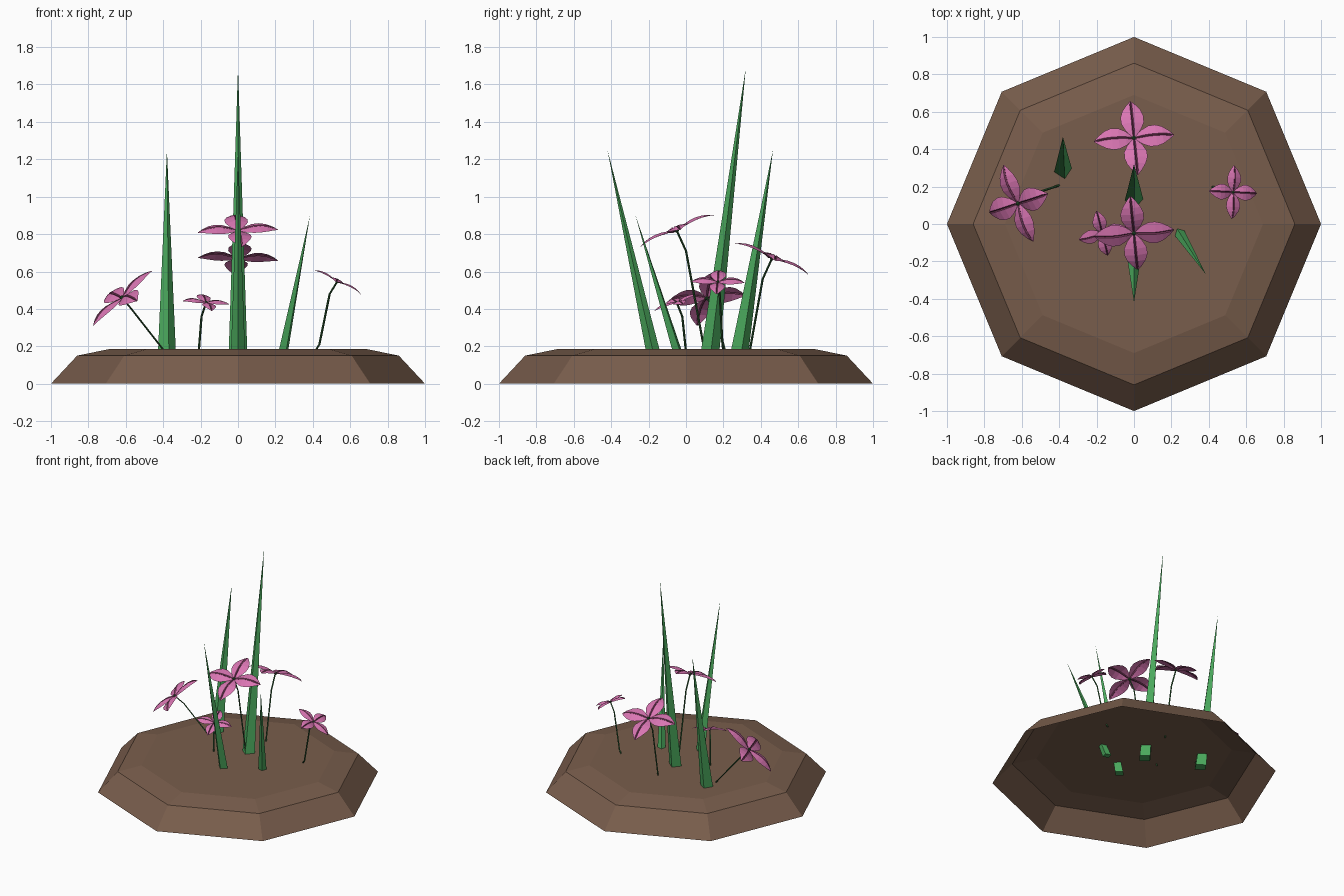
import bpy
import bmesh
from math import cos, sin, pi, radians
from mathutils import Vector, Matrix

if "Cube" in bpy.data.objects:
    bpy.data.objects.remove(bpy.data.objects["Cube"], do_unlink=True)


def material(name, rgb):
    m = bpy.data.materials.new(name)
    m.use_nodes = True
    m.diffuse_color = (*rgb, 1)
    m.node_tree.nodes["Principled BSDF"].inputs["Base Color"].default_value = (*rgb, 1)
    return m


SOIL = material("soil brown", (0.19, 0.11, 0.072))
GREEN = material("leaf green", (0.07, 0.40, 0.11))
STEM = material("stem dark green", (0.025, 0.10, 0.03))
PINK = material("petal pink", (0.70, 0.18, 0.45))
VEIN = material("vein plum", (0.18, 0.04, 0.10))


def finish(bm, name, mats):
    mesh = bpy.data.meshes.new(name)
    bm.to_mesh(mesh)
    bm.free()
    for m in mats:
        mesh.materials.append(m)
    obj = bpy.data.objects.new(name, mesh)
    bpy.context.collection.objects.link(obj)
    return obj


def ring(bm, centre, radius, sides, turn=0.0):
    return [bm.verts.new(Vector(centre) + Vector((cos(turn + 2 * pi * i / sides),
                                                  sin(turn + 2 * pi * i / sides), 0)) * radius)
            for i in range(sides)]


def bridge(bm, low, high):
    n = len(low)
    for i in range(n):
        j = (i + 1) % n
        bm.faces.new((low[i], low[j], high[j], high[i]))


# Soil mound: open-bottomed octagonal shell
bm = bmesh.new()
rings = [ring(bm, (0, 0, z), r, 8) for r, z in ((1, 0), (0.86, 0.15), (0.69, 0.185))]
for low, high in zip(rings, rings[1:]):
    bridge(bm, low, high)
bm.faces.new(rings[-1])
finish(bm, "soil_mound", [SOIL])


# Grass blades: leaning four-sided spikes
def blade(name, base, tip, radius, turn):
    bm = bmesh.new()
    foot = ring(bm, base, radius, 4, radians(turn))
    top = bm.verts.new(tip)
    bm.faces.new(foot[::-1])
    for i in range(4):
        bm.faces.new((foot[i], foot[(i + 1) % 4], top))
    finish(bm, name, [GREEN])


blade("tall_blade", (0, 0.12, 0.1), (0, 0.32, 1.69), 0.052, 5)
blade("front_blade", (0, -0.16, 0.1), (0, -0.42, 1.25), 0.04, 0)
blade("right_blade", (-0.38, 0.275, 0.1), (-0.38, 0.465, 1.25), 0.052, 12)
blade("small_blade", (0.228, -0.024, 0.1), (0.385, -0.27, 0.9), 0.032, 30)

# Petal outline: (distance, half width, height), as shares of the length
PETAL = ((0.03, 0.04, 0), (0.2, 0.19, 0.06), (0.38, 0.28, 0.10), (0.55, 0.29, 0.11),
         (0.72, 0.23, 0.09), (0.88, 0.12, 0.04), (1, 0.01, -0.02))


def petal(bm, frame, length):
    rows = []
    for t, w, h in PETAL:
        g = min(0.028, w * 0.5)
        section = ((-w, h - w * 0.22), (-g, h), (0, h - g), (g, h), (w, h - w * 0.22))
        rows.append([bm.verts.new(frame @ (Vector((t, y, z)) * length)) for y, z in section])
    for a, b in zip(rows, rows[1:]):
        for i in range(4):
            f = bm.faces.new((a[i], b[i], b[i + 1], a[i + 1]))
            f.material_index = 1 if i in (1, 2) else 0


def flower(name, centre, normal, heading, length, stem):
    n = Vector(normal).normalized()
    x = Vector(heading)
    x = (x - n * x.dot(n)).normalized()
    axes = Matrix((x, n.cross(x), n)).transposed().to_4x4()
    frame = Matrix.Translation(centre) @ axes
    bm = bmesh.new()
    for k in range(4):
        petal(bm, frame @ Matrix.Rotation(k * pi / 2, 4, 'Z'), length)
    # Small heart in the middle
    made = bmesh.ops.create_icosphere(bm, subdivisions=1, radius=length * 0.06, matrix=frame)
    for f in {f for v in made["verts"] for f in v.link_faces}:
        f.material_index = 2
    finish(bm, name + "_flower", [PINK, VEIN, STEM])

    # Thin bent stem
    bm = bmesh.new()
    points = [*stem, centre]
    loops = [ring(bm, p, 0.006, 4) for p in points]
    for low, high in zip(loops, loops[1:]):
        bridge(bm, low, high)
    finish(bm, name + "_stem", [STEM])


flower("back", (0, 0.46, 0.67), (0, 0.39, 0.92), (1, 0.1, 0), 0.215,
       ((0, 0.34, 0.17), (0, 0.41, 0.56)))
flower("front", (0, -0.05, 0.82), (0, -0.4, 0.92), (1, 0.1, 0), 0.215,
       ((0, 0.10, 0.17), (0, 0, 0.71)))
flower("right", (-0.62, 0.11, 0.46), (-0.6, -0.28, 0.74), (0.31, 0.1, 0.29), 0.22,
       ((-0.39, 0.21, 0.17), (-0.57, 0.15, 0.40)))
flower("small", (-0.17, -0.05, 0.435), (0.15, -0.3, 0.93), (1, 0.25, 0), 0.13,
       ((-0.21, 0, 0.17), (-0.195, -0.02, 0.36)))
flower("left", (0.53, 0.17, 0.545), (0.45, 0, 0.9), (1, -0.05, -0.5), 0.143,
       ((0.41, 0.20, 0.17), (0.435, 0.195, 0.21), (0.49, 0.18, 0.48)))
